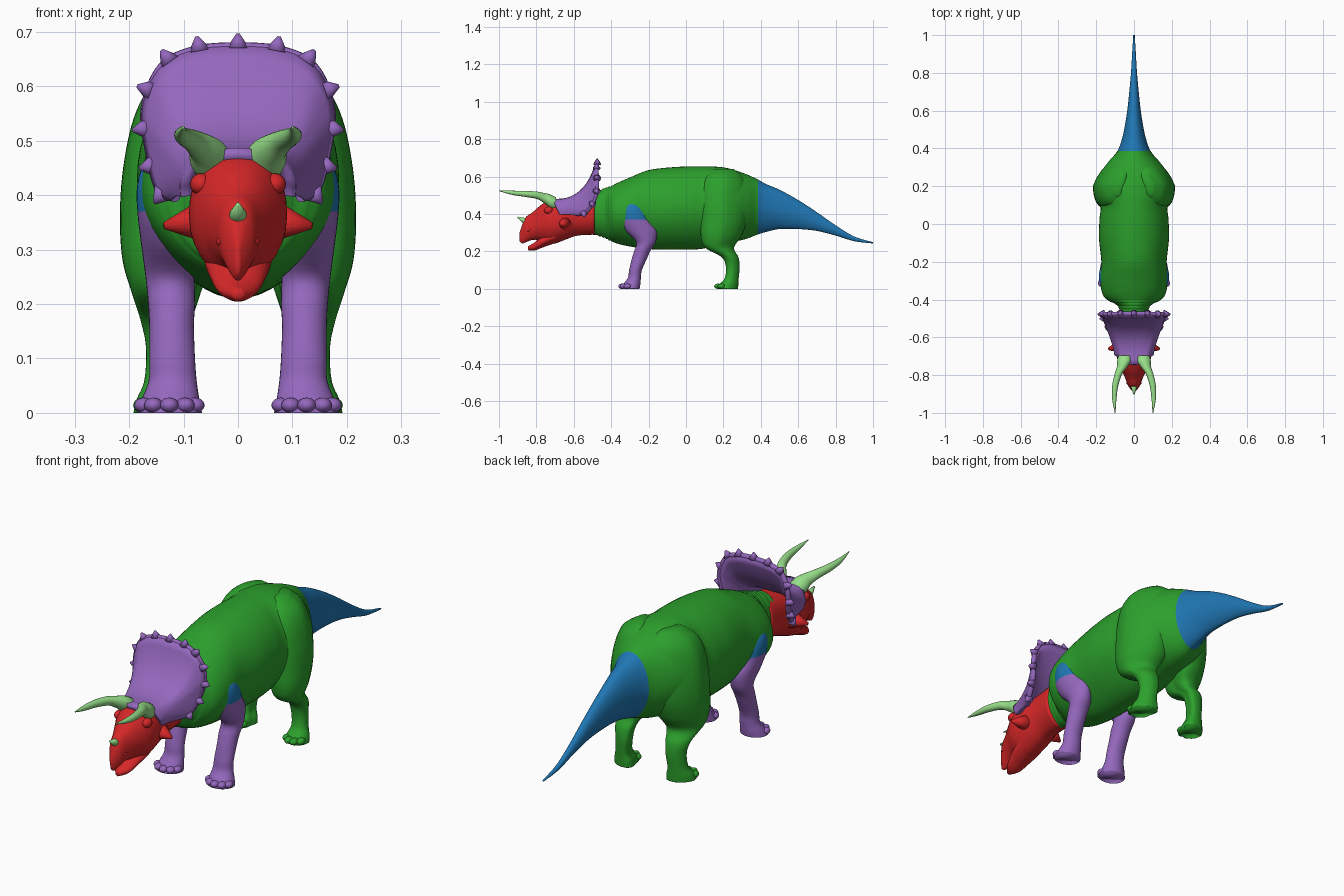
import bpy
import bmesh
import math
from mathutils import Vector, Matrix

if "Cube" in bpy.data.objects:
    bpy.data.objects.remove(bpy.data.objects["Cube"], do_unlink=True)


def material(name, rgb):
    mat = bpy.data.materials.new(name)
    mat.use_nodes = True
    mat.diffuse_color = (*rgb, 1)
    mat.node_tree.nodes["Principled BSDF"].inputs["Base Color"].default_value = (*rgb, 1)
    return mat


GREEN = material("green hide", (0.025, 0.352, 0.025))
RED = material("red face", (0.672, 0.02, 0.021))
PURPLE = material("purple hide", (0.296, 0.136, 0.509))
BLUE = material("blue hide", (0.014, 0.184, 0.456))
HORN = material("pale green horn", (0.314, 0.738, 0.255))


def finish(name, bm, mats, rule=None):
    """Turn a bmesh into a smooth shaded object, colouring faces by a rule."""
    bmesh.ops.recalc_face_normals(bm, faces=bm.faces)
    mesh = bpy.data.meshes.new(name)
    for face in bm.faces:
        face.smooth = True
        if rule:
            face.material_index = int(rule(face.calc_center_median()))
    bm.to_mesh(mesh)
    bm.free()
    for mat in mats:
        mesh.materials.append(mat)
    obj = bpy.data.objects.new(name, mesh)
    bpy.context.collection.objects.link(obj)
    return obj


def spline(rows, u):
    """Smooth curve through rows of numbers, u counted in rows."""
    last = len(rows) - 1
    i = min(int(u), last - 1)
    t = u - i
    a, b, c, d = (rows[max(0, min(last, i + k))] for k in (-1, 0, 1, 2))
    return [0.5 * (2 * q + t * (r - p) + t * t * (2 * p - 5 * q + 4 * r - s)
                   + t ** 3 * (3 * q - 3 * r + s - p))
            for p, q, r, s in zip(a, b, c, d)]


def loft(name, rows, place, mats, rule=None, steps=5, sides=32, power=1.0, wrinkle=None):
    """Skin elliptical rings; place() maps a row and ring offsets to a point."""
    bm = bmesh.new()
    rings = []
    for k in range((len(rows) - 1) * steps + 1):
        row = spline(rows, k / steps)
        swell = wrinkle(row[0], k) if wrinkle else 1
        ring = []
        for j in range(sides):
            a = math.tau * j / sides
            c, s = math.cos(a), math.sin(a)
            c = math.copysign(abs(c) ** power, c) * swell
            s = math.copysign(abs(s) ** power, s) * swell
            ring.append(bm.verts.new(place(row, c, s)))
        rings.append(ring)
    for lower, upper in zip(rings, rings[1:]):
        for j in range(sides):
            n = (j + 1) % sides
            bm.faces.new((lower[j], lower[n], upper[n], upper[j]))
    bm.faces.new(rings[0])
    bm.faces.new(rings[-1])
    return finish(name, bm, mats, rule)


def along_y(row, c, s):
    """Row: y, top, bottom, half width; the underside narrows to a keel."""
    y, top, bottom, w = row
    keel = 1 - .2 * min(s, 0) ** 2
    return (w * c * keel, y, (top + bottom) / 2 + (top - bottom) / 2 * s)


def spike(name, base, tip, radius, mat):
    base, tip = Vector(base), Vector(tip)
    axis = tip - base
    bm = bmesh.new()
    turn = axis.to_track_quat('Z', 'Y').to_matrix().to_4x4()
    bmesh.ops.create_cone(bm, cap_ends=True, segments=16, radius1=radius, radius2=radius * 0.15,
                          depth=axis.length, matrix=Matrix.Translation((base + tip) / 2) @ turn)
    return finish(name, bm, [mat])


def ball(name, centre, size, mat):
    bm = bmesh.new()
    bmesh.ops.create_uvsphere(bm, u_segments=20, v_segments=12, radius=1,
                              matrix=Matrix.Translation(centre) @ Matrix.Diagonal((*size, 1)))
    return finish(name, bm, [mat])


# Body, neck and tail in one skin, with broad hips and a wrinkled neck
body = [(-.54, .50, .30, .075), (-.47, .525, .285, .075), (-.43, .54, .27, .09),
        (-.40, .55, .255, .145), (-.36, .57, .24, .17), (-.29, .60, .225, .178),
        (-.2, .635, .213, .173), (-.08, .65, .21, .185), (.02, .655, .21, .183),
        (.09, .655, .215, .177), (.15, .654, .23, .195), (.21, .648, .245, .2),
        (.27, .632, .255, .178), (.33, .61, .27, .135), (.38, .587, .29, .092),
        (.43, .56, .305, .07), (.5, .53, .32, .052), (.6, .475, .32, .036),
        (.7, .41, .31, .025), (.8, .34, .285, .016), (.9, .28, .255, .01),
        (1, .25, .243, .004)]
loft("body_and_tail", body, along_y, [GREEN, BLUE], lambda p: p.y > .388, steps=8, sides=48,
     wrinkle=lambda y, k: 1 + (.018 * math.sin(k * math.pi / 2) if y < -.4 else 0))

# Head and lower jaw
head = [(-.49, .50, .29, .08), (-.58, .49, .285, .08), (-.64, .48, .265, .088),
        (-.70, .478, .243, .09), (-.74, .47, .245, .083), (-.78, .445, .26, .064),
        (-.82, .41, .262, .045), (-.855, .385, .25, .032), (-.875, .345, .243, .018),
        (-.89, .30, .255, .004)]
loft("head", head, along_y, [RED], power=.9)
jaw = [(-.64, .33, .275, .05), (-.70, .32, .245, .062), (-.765, .285, .222, .052),
       (-.81, .248, .205, .036), (-.845, .228, .207, .01)]
loft("lower_jaw", jaw, along_y, [RED])
spike("nose_horn", (0, -.835, .35), (0, -.9, .383), .025, HORN)

# Frill: rays from the skull to the rim, each with an inner, middle and rim point
half = [((0, -.745, .476), (0, -.575, .505), (0, -.475, .67)),
        ((.03, -.74, .473), (.06, -.575, .505), (.08, -.475, .663)),
        ((.06, -.715, .468), (.10, -.57, .50), (.138, -.478, .633)),
        ((.083, -.70, .447), (.112, -.575, .485), (.168, -.475, .56)),
        ((.094, -.69, .425), (.112, -.60, .455), (.16, -.488, .48)),
        ((.095, -.68, .41), (.11, -.62, .425), (.142, -.535, .412)),
        ((.094, -.675, .398), (.102, -.635, .40), (.115, -.58, .398))]
rays = [[-v if i % 3 == 0 else v for i, v in enumerate(sum(ray, ()))] for ray in half[:0:-1]]
rays += [list(sum(ray, ())) for ray in half]


def frill_point(u, v):
    row = spline(rays, u)
    inner, mid, rim = (Vector(row[i:i + 3]) for i in (0, 3, 6))
    return (inner * (1 - v) * (1 - 2 * v) + mid * 4 * v * (1 - v) + rim * v * (2 * v - 1))


COLS, BANDS, SPAN = 72, 14, len(rays) - 1
bm = bmesh.new()
grid = [[bm.verts.new(frill_point(SPAN * i / COLS, j / BANDS)) for j in range(BANDS + 1)]
        for i in range(COLS + 1)]
for a, b in zip(grid, grid[1:]):
    for j in range(BANDS):
        bm.faces.new((a[j], a[j + 1], b[j + 1], b[j]))
frill = finish("frill", bm, [PURPLE])
shell = frill.modifiers.new("thickness", 'SOLIDIFY')
shell.thickness, shell.offset = .022, 0

rim = bpy.data.curves.new("frill_rim", 'CURVE')
rim.dimensions = '3D'
rim.bevel_depth, rim.bevel_resolution, rim.use_fill_caps = .011, 3, True
line = rim.splines.new('POLY')
line.points.add(COLS)
for i, point in enumerate(line.points):
    point.co = (*frill_point(SPAN * i / COLS, 1), 1)
line.use_smooth = True
rim.materials.append(PURPLE)
bpy.context.collection.objects.link(bpy.data.objects.new("frill_rim", rim))

# Teeth point outwards, square to the rim
TEETH = 13
for i in range(TEETH):
    u = .8 + (SPAN - 1.6) * i / (TEETH - 1)
    root = frill_point(u, 1)
    along = frill_point(u + .1, 1) - frill_point(u - .1, 1)
    out = Vector((-along.z, 0, along.x)).normalized()
    spike("frill_tooth", root, root + out * .027, .021, PURPLE)

# Paired parts: rows for limbs are z, x, y, half width, half depth
foreleg = [(0, .126, -.30, .06, .052), (.025, .124, -.29, .053, .046),
           (.06, .12, -.276, .044, .035), (.1, .121, -.27, .042, .034),
           (.16, .122, -.25, .041, .04), (.2, .122, -.235, .043, .043),
           (.25, .125, -.215, .045, .052), (.31, .128, -.24, .05, .083),
           (.36, .131, -.268, .053, .08), (.41, .135, -.28, .051, .07),
           (.45, .136, -.287, .04, .05), (.47, .13, -.29, .02, .02)]
hindleg = [(0, .142, .222, .05, .056), (.025, .14, .23, .046, .05),
           (.06, .137, .245, .035, .037), (.12, .132, .25, .037, .037),
           (.17, .134, .235, .045, .045), (.22, .137, .18, .058, .077),
           (.28, .138, .187, .074, .107), (.36, .138, .202, .079, .122),
           (.45, .133, .207, .078, .126), (.54, .117, .205, .075, .12),
           (.60, .095, .205, .065, .1), (.64, .08, .205, .025, .05)]
horn = [(-.695, .048, .456, .034), (-.725, .052, .468, .037), (-.755, .062, .484, .028),
        (-.795, .083, .5, .02), (-.86, .1, .508, .016), (-.93, .104, .514, .011),
        (-1, .1, .525, .002)]

for side, sign in (("left", 1), ("right", -1)):
    def upright(row, c, s):
        z, x, y, w, d = row
        return (sign * (x + w * c), y + d * s, z)

    def haunch(row, c, s):
        # The back of the thigh draws in towards the tail
        z, x, y, w, d = row
        return (sign * (x + w * c - .4 * d * max(s, 0)), y + d * s, z)

    def horn_ring(row, c, s):
        y, x, z, r = row
        return (sign * (x + r * c), y, z + r * s)

    loft(side + "_foreleg", foreleg, upright, [PURPLE, BLUE], lambda p: p.z > .372)
    loft(side + "_hind_leg", hindleg, haunch, [GREEN], steps=6, sides=40, power=.85)
    loft(side + "_brow_horn", horn, horn_ring, [HORN], sides=20)

    # Toes fan around the front of each foot
    for k in range(5):
        a = math.radians(-90 + (k - 2) * 36)
        ball(side + "_fore_toe", (sign * (.126 + .05 * math.cos(a)), -.30 + .042 * math.sin(a), .014),
             (.017, .02, .014), PURPLE)
    for k in range(4):
        a = math.radians(-90 + (k - 1.5) * 38)
        ball(side + "_hind_toe", (sign * (.142 + .04 * math.cos(a)), .215 + .045 * math.sin(a), .014),
             (.017, .022, .014), GREEN)

    # Face details
    spike(side + "_cheek_spike", (sign * .06, -.645, .353), (sign * .136, -.662, .344), .042, RED)
    ball(side + "_eye", (sign * .068, -.735, .42), (.02, .024, .02), RED)
    ball(side + "_nostril", (sign * .028, -.84, .315), (.012, .014, .01), RED)
